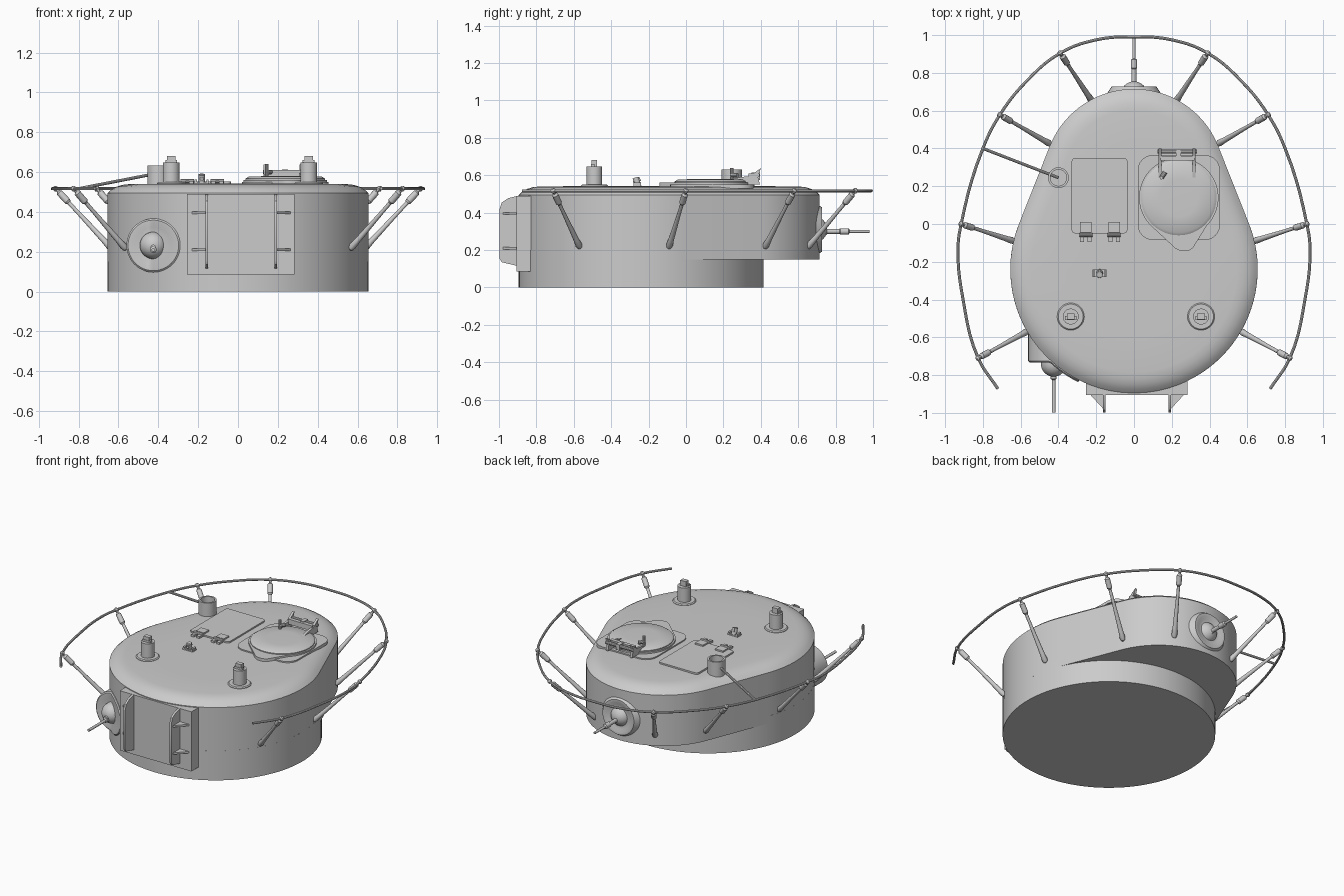
import bpy, bmesh
from math import sin, cos, pi, asin, sqrt, radians
from mathutils import Vector

if "Cube" in bpy.data.objects:
    bpy.data.objects.remove(bpy.data.objects["Cube"])

R, CY = 0.655, -0.24        # turret basket circle
R2, CY2 = 0.48, 0.235       # smaller nose circle


def mesh_obj(name, verts, faces):
    me = bpy.data.meshes.new(name)
    me.from_pydata([tuple(v) for v in verts], [], faces)
    bm = bmesh.new()
    bm.from_mesh(me)
    bmesh.ops.recalc_face_normals(bm, faces=bm.faces)
    bm.to_mesh(me)
    bm.free()
    ob = bpy.data.objects.new(name, me)
    bpy.context.collection.objects.link(ob)
    return ob


def loft(name, rings):
    """Skin a list of equal closed rings and cap both ends."""
    n = len(rings[0])
    faces = [(k * n + i, k * n + (i + 1) % n, (k + 1) * n + (i + 1) % n, (k + 1) * n + i)
             for k in range(len(rings) - 1) for i in range(n)]
    faces += [tuple(range(n)), tuple(range((len(rings) - 1) * n, len(rings) * n))]
    return mesh_obj(name, [v for r in rings for v in r], faces)


def lathe(name, base, direction, profile, n=32):
    """Revolve (radius, height) pairs about an axis from base."""
    q = Vector(direction).to_track_quat('Z', 'Y')
    return loft(name, [[Vector(base) + q @ Vector((r * cos(2 * pi * i / n), r * sin(2 * pi * i / n), h))
                        for i in range(n)] for r, h in profile])


def rod(name, a, b, r, n=10):
    d = Vector(b) - Vector(a)
    return lathe(name, a, d, [(r, 0), (r, d.length)], n)


def prism(name, pts, lo, hi, axis='z'):
    """Extrude a 2D outline along z (xy outline) or x (yz outline)."""
    put = (lambda p, h: (p[0], p[1], h)) if axis == 'z' else (lambda p, h: (h, p[0], p[1]))
    return loft(name, [[put(p, h) for p in pts] for h in (lo, hi)])


def box(name, x0, x1, y0, y1, z0, z1):
    return prism(name, [(x0, y0), (x1, y0), (x1, y1), (x0, y1)], z0, z1)


def round_rect(x0, x1, y0, y1, r, s=6):
    out = []
    for k, (x, y) in enumerate([(x1 - r, y1 - r), (x0 + r, y1 - r), (x0 + r, y0 + r), (x1 - r, y0 + r)]):
        out += [(x + r * cos((k + i / s) * pi / 2), y + r * sin((k + i / s) * pi / 2)) for i in range(s + 1)]
    return out


def ball(r, centre=0.0, s=8):
    """Lathe profile of a hemisphere."""
    return [(max(r * cos(i * pi / 2 / s), 0.001), centre + r * sin(i * pi / 2 / s)) for i in range(s + 1)]


def egg(inset, z, n=40):
    """Hull of the two turret circles, inset by a distance."""
    a = asin((R - R2) / (CY2 - CY))
    pts = []
    for i in range(n + 1):
        t = a + (pi - 2 * a) * i / n
        pts.append(((R2 - inset) * cos(t), CY2 + (R2 - inset) * sin(t), z))
    for i in range(n + 1):
        t = pi - a + (pi + 2 * a) * i / n
        pts.append(((R - inset) * cos(t), CY + (R - inset) * sin(t), z))
    return pts


# Turret body and basket
loft("turret_shell", [egg(0, 0.15), egg(0, 0.495), egg(0.02, 0.513), egg(0.045, 0.527),
                      egg(0.075, 0.536), egg(0.11, 0.54), egg(0.3, 0.542)])
lathe("turret_base", (0, CY, 0), (0, 0, 1), [(R, 0), (R, 0.2)], 96)

# Handrail aerial
half = [(0.72, -0.873), (0.825, -0.71), (0.905, -0.4), (0.932, -0.13), (0.915, 0), (0.80, 0.4), (0.71, 0.578),
        (0.57, 0.755), (0.39, 0.905), (0.2, 0.975)]
path = half + [(0, 0.991)] + [(-x, y) for x, y in reversed(half)]
cu = bpy.data.curves.new("handrail", 'CURVE')
cu.dimensions = '3D'
cu.bevel_depth, cu.bevel_resolution, cu.use_fill_caps = 0.008, 2, True
cu.resolution_u = 5
sp = cu.splines.new('BEZIER')
sp.bezier_points.add(len(path) - 1)
for bp, (x, y) in zip(sp.bezier_points, path):
    bp.co = (x, y, 0.517)
    bp.handle_left_type = bp.handle_right_type = 'AUTO'
rail = bpy.data.objects.new("handrail", cu)
bpy.context.collection.objects.link(rail)

# Handrail struts with sleeve and end ball
for s in (-1, 1):
    for foot, top in [((0.568, -0.57), (0.825, -0.71)), ((0.638, -0.09), (0.915, 0)),
                      ((0.446, 0.425), (0.71, 0.578)), ((0.226, 0.655), (0.39, 0.905))]:
        a = Vector((s * foot[0], foot[1], 0.22))
        b = Vector((s * top[0], top[1], 0.517))
        L = (b - a).length
        lathe("rail_strut", a, b - a, [(0.004, -0.015), (0.014, -0.006), (0.018, 0.012), (0.015, 0.05),
              (0.010, L * 0.6), (0.010, L - 0.10), (0.017, L - 0.09), (0.017, L - 0.03),
              (0.008, L - 0.02), (0.008, L - 0.012), (0.014, L - 0.006), (0.014, L + 0.006), (0.006, L + 0.014)], 12)

# Aerial lead-in cup and rod
lathe("aerial_cup", (-0.40, 0.245, 0.53), (0, 0, 1),
      [(0.055, 0), (0.055, 0.102), (0.043, 0.102), (0.043, 0.02)])
rod("aerial_lead", (-0.40, 0.245, 0.595), (-0.80, 0.40, 0.517), 0.008)

# Rectangular roof hatch with hinges
prism("square_hatch", round_rect(-0.33, -0.035, -0.05, 0.35, 0.02), 0.53, 0.552)
for x in (-0.255, -0.105):
    box("hatch_hinge_leaf", x - 0.03, x + 0.03, -0.045, 0.01, 0.545, 0.562)
    rod("hatch_hinge_pin", (x - 0.034, -0.058, 0.555), (x + 0.034, -0.058, 0.555), 0.011)
    for dx in (-0.02, 0.02):
        box("hatch_hinge_foot", x + dx - 0.011, x + dx + 0.011, -0.095, -0.055, 0.54, 0.556)

# Small roof fitting
box("signal_port_base", -0.22, -0.145, -0.28, -0.24, 0.54, 0.55)
for x in (-0.218, -0.159):
    box("signal_port_side", x, x + 0.012, -0.28, -0.24, 0.545, 0.562)
lathe("signal_port_plug", (-0.182, -0.255, 0.54), (0, -0.3, 1), [(0.017, 0), (0.017, 0.05)], 16)
prism("signal_port_tab", [(-0.285, 0.56), (-0.24, 0.57), (-0.25, 0.592), (-0.275, 0.588)], -0.19, -0.174, 'x')

# Periscopes
for x in (-0.335, 0.355):
    lathe("periscope", (x, -0.49, 0.53), (0, 0, 1), [(0.072, 0), (0.072, 0.014), (0.066, 0.02),
          (0.042, 0.02), (0.042, 0.117), (0.03, 0.117)])
    box("periscope_head", x - 0.021, x + 0.021, -0.505, -0.475, 0.64, 0.682)
    box("periscope_hood", x - 0.03, x + 0.03, -0.508, -0.488, 0.64, 0.66)

# Round hatch: base plate, pointed rim, lid
HX, HY = 0.237, 0.14
prism("round_hatch_base", round_rect(0.02, 0.455, -0.085, 0.365, 0.08), 0.53, 0.55)
rim = [(HX + 0.21 * cos(radians(t)), HY + 0.21 * sin(radians(t))) for t in range(-45, 231, 5)]
prism("round_hatch_rim", rim + [(0.22, -0.13), (0.245, -0.143), (0.285, -0.143), (0.31, -0.13)], 0.54, 0.561)
lathe("round_hatch_lid", (HX, HY, 0.55), (0, 0, 1), [(0.2, 0), (0.2, 0.017), (0.185, 0.027), (0.1, 0.03)], 48)

# Round hatch hinge frame
for x in (0.137, 0.318):
    prism("lid_hinge_arm", [(0.23, 0.575), (0.29, 0.59), (0.34, 0.595), (0.40, 0.638), (0.385, 0.59),
                            (0.395, 0.55), (0.31, 0.55), (0.24, 0.56)], x - 0.008, x + 0.008, 'x')
box("lid_hinge_bar", 0.14, 0.32, 0.335, 0.36, 0.575, 0.61)
rod("lid_hinge_pin", (0.125, 0.383, 0.60), (0.333, 0.383, 0.60), 0.011)
box("lid_hinge_lug", 0.222, 0.25, 0.35, 0.395, 0.575, 0.614)
rod("lid_handle_post", (0.145, 0.245, 0.57), (0.145, 0.245, 0.64), 0.009)
rod("lid_handle", (0.145, 0.245, 0.60), (0.165, 0.275, 0.60), 0.012)

# Flat plate on the front, with two gusseted brackets
box("front_plate", -0.255, 0.283, -0.905, -0.75, 0.085, 0.49)
for x, s in ((-0.157, -1), (0.19, 1)):
    prism("plate_bracket", [(-0.90, 0.49), (-0.95, 0.478), (-0.985, 0.455), (-0.997, 0.42), (-0.997, 0.155),
                            (-0.985, 0.135), (-0.90, 0.115)], x - 0.007, x + 0.007, 'x')
    for z in (0.21, 0.395):
        prism("bracket_gusset", [(x, -0.9), (x + s * 0.078, -0.9), (x, -0.985)], z - 0.006, z + 0.006)

# Offset ball mount whose flange follows the shell
MX, MZ = -0.425, 0.232


def flange(r, off, fixed=None, n=48):
    ring = []
    for i in range(n):
        x = MX + r * cos(2 * pi * i / n)
        y = fixed if fixed else min(-0.725, CY - sqrt(R * R - x * x) - 0.005) - off
        ring.append((x, y, MZ + r * sin(2 * pi * i / n)))
    return ring


loft("side_mount_flange", [flange(0.135, 0, -0.5), flange(0.135, 0), flange(0.127, 0.008),
                           flange(0.115, 0.008), flange(0.09, 0.004), flange(0.066, 0.002)])
lathe("side_mount_ball", (MX, -0.72, MZ), (0, -1, 0), [(0.068, 0), (0.068, 0.02)] + ball(0.068, 0.02)[1:])
lathe("side_gun", (MX, -0.75, 0.21), (0, -1, 0), [(0.016, 0), (0.016, 0.07), (0.009, 0.075), (0.009, 0.248)], 14)
rod("side_mount_sight", (MX, -0.75, 0.222), (MX, -0.82, 0.222), 0.014, 14)

# Central ball mount on the opposite face
lathe("nose_mount_flange", (0, 0.6, 0.31), (0, 1, 0),
      [(0.142, 0), (0.142, 0.092), (0.118, 0.128), (0.1, 0.128), (0.08, 0.118), (0.06, 0.118)], 48)
lathe("nose_mount_ball", (0, 0.685, 0.31), (0, 1, 0), ball(0.07))
lathe("nose_gun", (0, 0.72, 0.30), (0, 1, 0), [(0.02, 0), (0.02, 0.03), (0.013, 0.035), (0.013, 0.1),
      (0.017, 0.105), (0.017, 0.15), (0.008, 0.155), (0.008, 0.262)], 14)

# Finish: rail to mesh, shade smooth with sharp edges kept
bpy.ops.object.select_all(action='DESELECT')
rail.select_set(True)
bpy.context.view_layer.objects.active = rail
bpy.ops.object.convert(target='MESH')
bpy.ops.object.select_all(action='SELECT')
bpy.ops.object.shade_smooth_by_angle(angle=radians(32))
